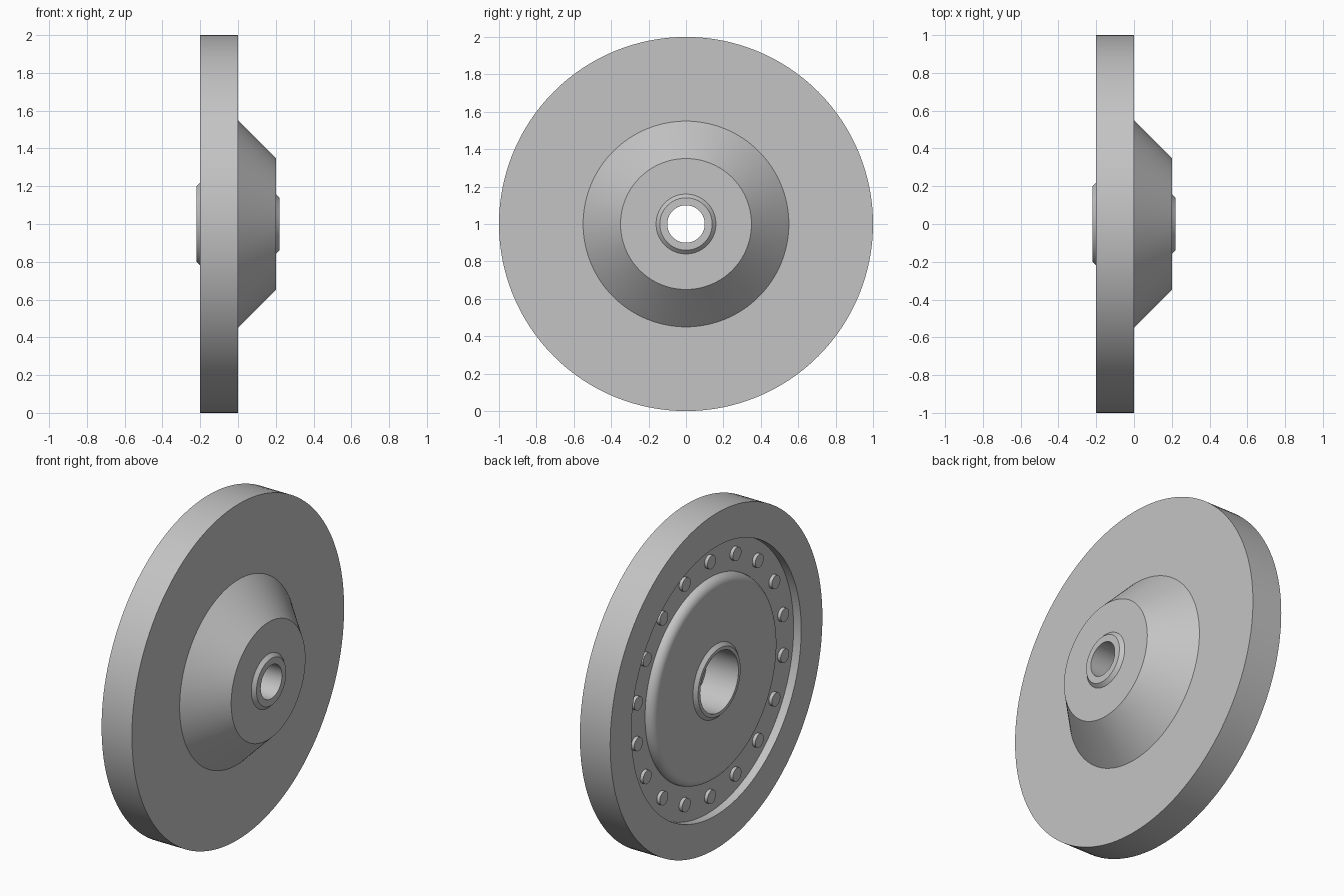
import bpy, bmesh
from math import cos, sin, pi, radians
from mathutils import Matrix, Vector

SEGMENTS = 128
AXLE = Vector((0, 0, 1))

default = bpy.data.objects.get("Cube")
if default:
    bpy.data.objects.remove(default, do_unlink=True)

grey = bpy.data.materials.new("plain grey metal")
grey.use_nodes = True
GREY = (0.55, 0.55, 0.55, 1)
grey.diffuse_color = GREY
grey.node_tree.nodes["Principled BSDF"].inputs["Base Color"].default_value = GREY


def finish(bm, name, location):
    bmesh.ops.recalc_face_normals(bm, faces=bm.faces)
    mesh = bpy.data.meshes.new(name)
    bm.to_mesh(mesh)
    bm.free()
    mesh.materials.append(grey)
    obj = bpy.data.objects.new(name, mesh)
    obj.location = location
    bpy.context.collection.objects.link(obj)
    bpy.ops.object.select_all(action="DESELECT")
    obj.select_set(True)
    bpy.context.view_layer.objects.active = obj
    bpy.ops.object.shade_smooth_by_angle(angle=radians(30))


def lathe(name, profile):
    """Turn a closed (x, radius) outline around the x axis."""
    bm = bmesh.new()
    verts = [bm.verts.new((x, 0, r)) for x, r in profile]
    edges = [bm.edges.new((a, b)) for a, b in zip(verts, verts[1:] + verts[:1])]
    bmesh.ops.spin(bm, geom=verts + edges, cent=(0, 0, 0), axis=(1, 0, 0),
                   angle=2 * pi, steps=SEGMENTS, use_merge=True)
    bmesh.ops.remove_doubles(bm, verts=bm.verts, dist=1e-5)
    finish(bm, name, AXLE)


# Wheel body: stepped bore, conical boss, rim, recess, rounded plate and collars
boss_side = [(0.22, 0.10), (0.22, 0.14), (0.20, 0.16), (0.20, 0.35), (0, 0.55)]
rim = [(0, 1), (-0.20, 1), (-0.20, 0.80), (-0.15, 0.80)]
rounded_plate = [(-0.15 - 0.05 * sin(a), 0.55 + 0.05 * cos(a))
                 for a in (i * pi / 16 for i in range(9))]
back_collar = [(-0.20, 0.54), (-0.20, 0.22), (-0.22, 0.20), (-0.22, 0.18)]
bore_step = [(-0.01, 0.18), (-0.01, 0.10)]
lathe("wheel_body", boss_side + rim + rounded_plate + back_collar + bore_step)

# Ring of round bolt heads in the recess
BOLTS = 18
for i in range(BOLTS):
    angle = 2 * pi * i / BOLTS
    bm = bmesh.new()
    bmesh.ops.create_cone(bm, cap_ends=True, segments=32, radius1=0.04, radius2=0.04,
                          depth=0.03, matrix=Matrix.Rotation(pi / 2, 4, "Y"))
    place = AXLE + Vector((-0.155, 0.7 * sin(angle), 0.7 * cos(angle)))
    finish(bm, f"bolt_head_{i + 1}", place)
